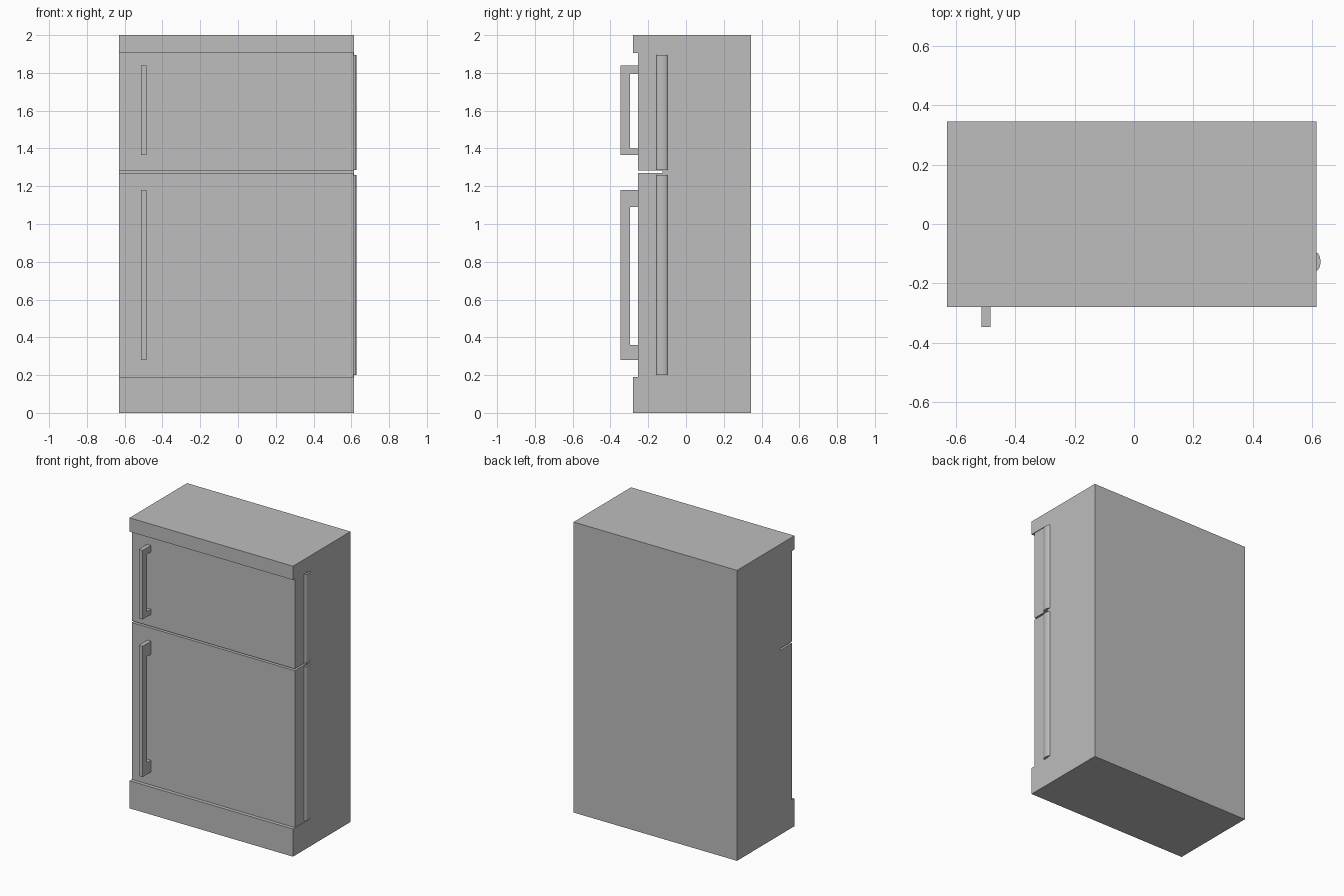
import bpy
import bmesh
import math

cube = bpy.data.objects.get("Cube")
if cube:
    bpy.data.objects.remove(cube, do_unlink=True)

grey = bpy.data.materials.new("plain grey")
grey.use_nodes = True
grey.diffuse_color = (0.51, 0.51, 0.51, 1)
grey.node_tree.nodes["Principled BSDF"].inputs["Base Color"].default_value = (0.51, 0.51, 0.51, 1)

LEFT, RIGHT = 0.615, -0.63
FRONT, BACK = -0.28, 0.345
DOOR_FRONT, DOOR_BACK = -0.255, -0.125


def prism(name, outline, to_3d, offset):
    """Extrude a flat outline, placed by to_3d, along an offset vector."""
    bm = bmesh.new()
    face = bm.faces.new([bm.verts.new(to_3d(a, b)) for a, b in outline])
    ext = bmesh.ops.extrude_face_region(bm, geom=[face])
    verts = [g for g in ext["geom"] if isinstance(g, bmesh.types.BMVert)]
    bmesh.ops.translate(bm, vec=offset, verts=verts)
    bmesh.ops.recalc_face_normals(bm, faces=bm.faces)
    mesh = bpy.data.meshes.new(name)
    bm.to_mesh(mesh)
    bm.free()
    mesh.materials.append(grey)
    obj = bpy.data.objects.new(name, mesh)
    bpy.context.collection.objects.link(obj)
    return obj


def side_prism(name, outline, x0, x1):
    return prism(name, outline, lambda y, z: (x0, y, z), (x1 - x0, 0, 0))


# Cabinet: C-shaped side profile with projecting plinth and top
side_prism("cabinet", [
    (BACK, 0), (FRONT, 0), (FRONT, 0.19), (DOOR_BACK, 0.19),
    (DOOR_BACK, 1.905), (FRONT, 1.905), (FRONT, 2), (BACK, 2)], RIGHT, LEFT)


def door(name, z0, z1, hinge_z, grip_z, legs):
    # Flush slab, set in slightly on the hinge side
    side_prism(name + "_door", [(DOOR_BACK, z0), (DOOR_FRONT, z0),
                                (DOOR_FRONT, z1), (DOOR_BACK, z1)], RIGHT, LEFT - 0.004)
    # Bracket handle
    g0, g1 = grip_z
    side_prism(name + "_handle", [
        (DOOR_FRONT, g0), (-0.347, g0), (-0.347, g1), (DOOR_FRONT, g1),
        (DOOR_FRONT, legs[1]), (-0.297, legs[1]),
        (-0.297, legs[0]), (DOOR_FRONT, legs[0])], -0.513, -0.484)
    # Oval hinge cover
    h0, h1 = hinge_z
    angles = [math.tau * i / 24 for i in range(24)]
    oval = [(LEFT + 0.013 * math.cos(a), -0.127 + 0.03 * math.sin(a)) for a in angles]
    hinge = prism(name + "_hinge", oval, lambda x, y: (x, y, h0), (0, 0, h1 - h0))
    bpy.ops.object.select_all(action="DESELECT")
    hinge.select_set(True)
    bpy.context.view_layer.objects.active = hinge
    bpy.ops.object.shade_smooth_by_angle(angle=math.radians(40))


door("lower", 0.19, 1.27, (0.2, 1.26), (0.28, 1.18), (0.36, 1.09))
door("upper", 1.282, 1.905, (1.285, 1.895), (1.365, 1.84), (1.4, 1.795))
